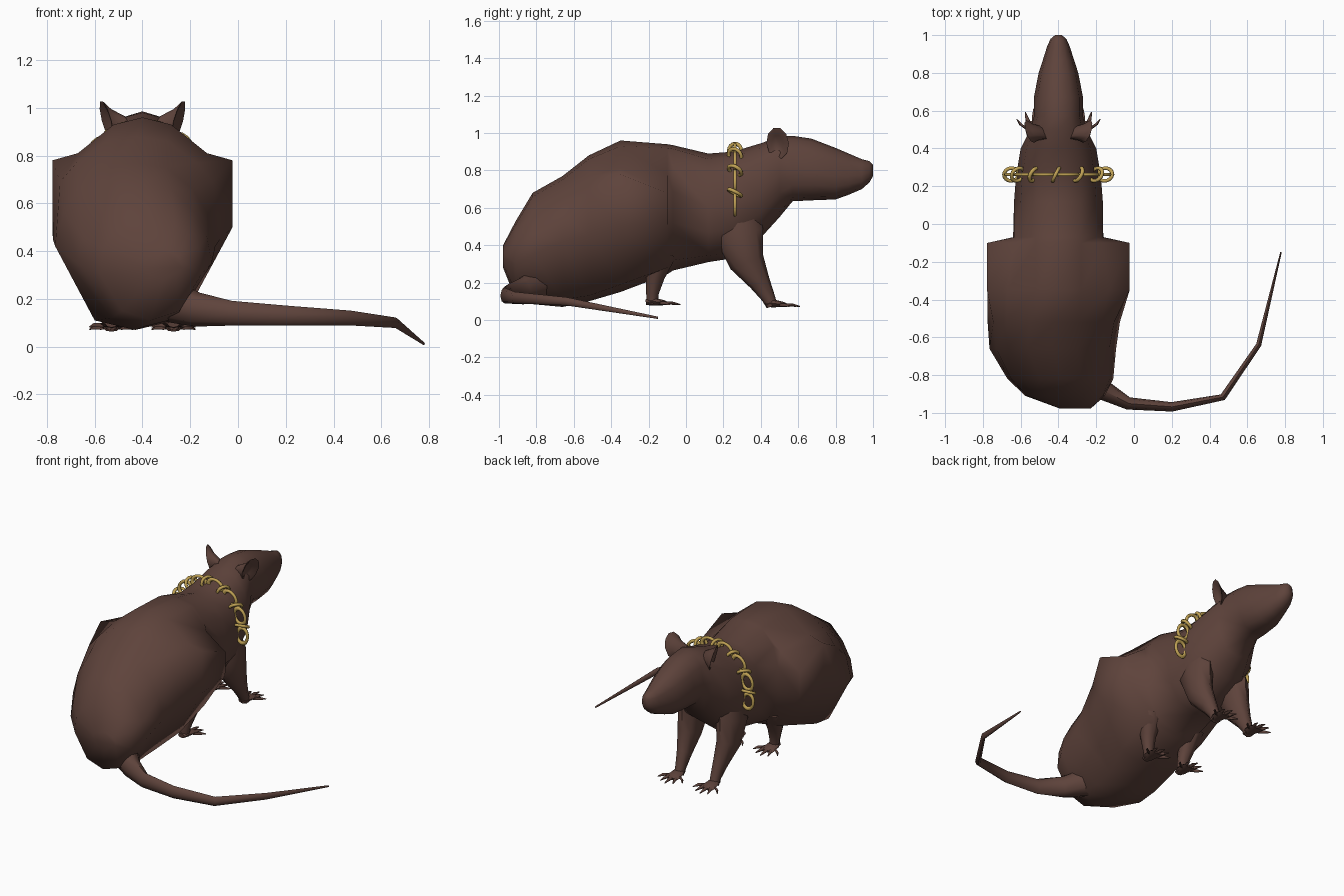
import bpy, bmesh, math
from mathutils import Vector

if "Cube" in bpy.data.objects:
    bpy.data.objects.remove(bpy.data.objects["Cube"])

CX = -0.4  # the animal's own centre line


def material(name, rgb):
    m = bpy.data.materials.new(name)
    m.diffuse_color = (*rgb, 1)
    m.use_nodes = True
    m.node_tree.nodes["Principled BSDF"].inputs["Base Color"].default_value = m.diffuse_color
    return m


FUR = material("brown_fur", (0.112, 0.056, 0.044))
GOLD = material("gold", (0.53, 0.36, 0.09))


def finish(name, bm, mat, angle=60):
    bmesh.ops.recalc_face_normals(bm, faces=bm.faces[:])
    me = bpy.data.meshes.new(name)
    bm.to_mesh(me)
    bm.free()
    me.materials.append(mat)
    ob = bpy.data.objects.new(name, me)
    bpy.context.collection.objects.link(ob)
    bpy.ops.object.select_all(action='DESELECT')
    ob.select_set(True)
    bpy.context.view_layer.objects.active = ob
    bpy.ops.object.shade_smooth_by_angle(angle=math.radians(angle))
    return ob


def skin(bm, rings):
    """Join equal rings of points into a closed, capped skin."""
    rings = [[bm.verts.new(p) for p in r] for r in rings]
    n = len(rings[0])
    for a, b in zip(rings, rings[1:]):
        for i in range(n):
            j = (i + 1) % n
            bm.faces.new((a[i], a[j], b[j], b[i]))
    bm.faces.new(rings[0][::-1])
    bm.faces.new(rings[-1])


def tube(bm, path, side=None, n=8):
    """path: (x, y, z, half width along side, half width across)"""
    pts = [Vector(p[:3]) for p in path]
    rings = []
    for i, p in enumerate(path):
        t = (pts[min(i + 1, len(pts) - 1)] - pts[max(i - 1, 0)]).normalized()
        s = Vector(side) if side else t.cross(Vector((0, 0, 1))).normalized()
        u = s.cross(t).normalized()
        rings.append([pts[i] + s * p[3] * math.cos(k * math.tau / n)
                      + u * p[4] * math.sin(k * math.tau / n) for k in range(n)])
    skin(bm, rings)


# Body: hindquarters as (y, centre x, top z, bottom z, five half-section points)
HIND = [
    (-0.978, -0.31, 0.40, 0.28, (.03, .395), (.06, .38), (.08, .36), (.08, .33), (.05, .30)),
    (-0.91, -0.365, 0.53, 0.11, (.10, .51), (.16, .47), (.20, .41), (.21, .30), (.12, .15)),
    (-0.82, -0.39, 0.68, 0.085, (.11, .66), (.20, .57), (.26, .46), (.28, .35), (.14, .12)),
    (-0.66, -0.43, 0.77, 0.07, (.13, .75), (.24, .66), (.30, .56), (.335, .42), (.17, .11)),
    (-0.52, -0.425, 0.88, 0.10, (.13, .86), (.25, .77), (.32, .69), (.35, .45), (.18, .13)),
    (-0.35, -0.4, 0.96, 0.15, (.12, .93), (.27, .81), (.377, .78), (.377, .50), (.21, .19)),
    (-0.10, -0.4, 0.94, 0.245, (.12, .92), (.235, .78), (.377, .68), (.375, .52), (.22, .28)),
    (-0.07, -0.4, 0.935, 0.265, (.12, .915), (.20, .82), (.235, .69), (.24, .52), (.17, .32)),
]
# Chest, neck and head as (y, top z, bottom z, half width, z of widest point)
FORE = [
    (0.12, .89, .31, .235, .60), (0.25, .90, .33, .225, .62), (0.40, .945, .44, .20, .68),
    (0.50, .98, .55, .15, .78), (0.57, .985, .635, .13, .79), (0.67, .97, .64, .13, .79),
    (0.80, .92, .645, .105, .77), (0.87, .89, .67, .082, .77), (0.94, .86, .70, .06, .775),
    (0.98, .85, .735, .042, .79), (1.0, .83, .77, .018, .80),
]


def ring(y, cx, top, bottom, half):
    right = [(cx + w, y, z) for w, z in half]
    left = [(cx - w, y, z) for w, z in reversed(half)]
    return [(cx, y, top)] + right + [(cx, y, bottom)] + left


rings = [ring(r[0], r[1], r[2], r[3], r[4:]) for r in HIND]
for y, top, bot, w, mid in FORE:
    half = [(w * .50, top - .10 * (top - mid)), (w * .85, top - .42 * (top - mid)),
            (w, mid), (w * .92, mid - .45 * (mid - bot)), (w * .6, mid - .88 * (mid - bot))]
    rings.append(ring(y, CX, top, bot, half))
bm = bmesh.new()
skin(bm, rings)
finish("body", bm, FUR, 85)

# Tail curling round to the right
bm = bmesh.new()
tube(bm, [(-.28, -.80, .19, .09, .09), (-.17, -.875, .155, .055, .072), (-.03, -.95, .14, .033, .052),
          (.20, -.968, .13, .025, .042), (.47, -.917, .12, .018, .031),
          (.66, -.64, .10, .014, .022), (.778, -.15, .012, .004, .006)])
finish("tail", bm, FUR)

# Legs: (z, y, distance from centre line, half width, half depth)
LEGS = {
    "front": [(.62, .26, .11, .07, .12), (.46, .285, .14, .08, .13), (.31, .325, .145, .066, .095),
              (.20, .395, .135, .045, .057), (.12, .44, .13, .034, .037), (.075, .46, .13, .032, .03)],
    "hind": [(.36, -.13, .16, .08, .08), (.23, -.165, .15, .05, .05),
             (.14, -.18, .135, .034, .033), (.085, -.18, .13, .03, .03)],
}
for s, label in ((-1, "left"), (1, "right")):
    for part, rows in LEGS.items():
        bm = bmesh.new()
        tube(bm, [(CX + s * x, y, z, w, d) for z, y, x, w, d in rows], (1, 0, 0))
        finish(f"{label}_{part}_leg", bm, FUR)
        # Paw with five spread toes
        bm = bmesh.new()
        px, py, pz = CX + s * .13, rows[-1][1], rows[-1][0]
        tube(bm, [(px, py - .035, pz + .01, .025, .015), (px, py, pz + .015, .036, .022),
                  (px, py + .06, pz + .008, .05, .014), (px, py + .085, pz + .003, .045, .008)],
             (1, 0, 0))
        for k in range(-2, 3):
            reach = .15 - .018 * abs(k) - (.02 if abs(k) == 2 else 0)
            tube(bm, [(px + k * .016, py + .04, pz + .006, .012, .010),
                      (px + k * .034, py + reach * .7, pz + .006, .011, .010),
                      (px + k * .045, py + reach, pz - .002, .003, .003)], (1, 0, 0), 6)
        finish(f"{label}_{part}_paw", bm, FUR)

    # Dished ear: shallow bowl on the outside, funnel back to the head
    bm = bmesh.new()
    mid = Vector((CX + s * .15, .49, .945))
    u, v = Vector((s * .02, .06, 0)), Vector((s * .022, -.005, .085))
    root = mid + Vector((-s * .085, -.01, -.025))

    def oval(centre, k):
        return [bm.verts.new(centre + (u * math.cos(a) + v * math.sin(a)) * k)
                for a in (i * math.tau / 10 for i in range(10))]

    loops = [oval(mid - Vector((s * .022, 0, 0)), .5), oval(mid, .88), oval(mid, 1),
             oval(mid.lerp(root, .35), .72), oval(root, .55)]
    for a, b in zip(loops, loops[1:]):
        for i in range(10):
            bm.faces.new((a[i], a[(i + 1) % 10], b[(i + 1) % 10], b[i]))
    bm.faces.new(loops[0])
    bm.faces.new(loops[-1])
    finish(f"{label}_ear", bm, FUR)

# Necklace: flat links alternating with slanted links that stand across the arc
LINKS, MAJOR, MINOR = 15, .038, .0105
for i in range(LINKS):
    a = math.radians(-5 + 14 * i)
    centre = Vector((CX + .25 * math.cos(a), .262, .64 + .265 * math.sin(a)))
    tangent = Vector((-.25 * math.sin(a), 0, .265 * math.cos(a))).normalized()
    front = Vector((0, 1, 0))
    out = front.cross(tangent)
    if i % 2:
        e1, e2 = out, (front - tangent * .5).normalized()
    else:
        e1, e2 = out, tangent * 1.35
    normal = e1.cross(e2).normalized()
    bm = bmesh.new()
    loops = []
    for k in range(16):
        b = k * math.tau / 16
        d = e1 * math.cos(b) + e2 * math.sin(b)
        loops.append([bm.verts.new(centre + d * (MAJOR + MINOR * math.cos(c))
                                   + normal * MINOR * math.sin(c))
                      for c in (m * math.tau / 6 for m in range(6))])
    for k in range(16):
        p, q = loops[k], loops[(k + 1) % 16]
        for m in range(6):
            bm.faces.new((p[m], p[(m + 1) % 6], q[(m + 1) % 6], q[m]))
    finish(f"chain_link_{i + 1}", bm, GOLD, 70)
